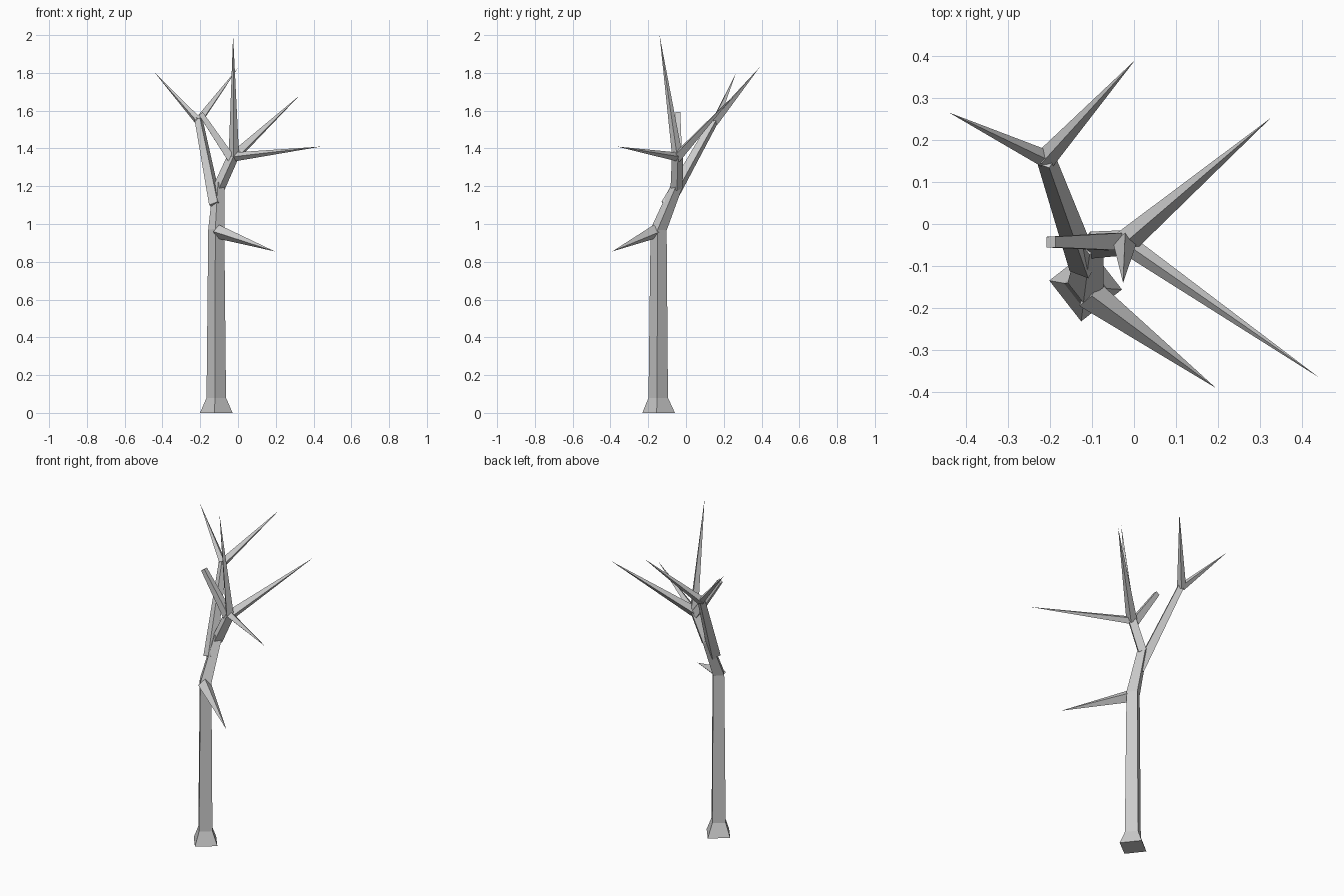
import bpy, bmesh, math
from mathutils import Vector

cube = bpy.data.objects.get("Cube")
if cube:
    bpy.data.objects.remove(cube, do_unlink=True)

bark = bpy.data.materials.new("grey_bark")
bark.use_nodes = True
GREY = (0.6, 0.6, 0.6, 1)
bark.diffuse_color = GREY
bark.node_tree.nodes["Principled BSDF"].inputs["Base Color"].default_value = GREY


def limb(name, path, ref=(0, 0, 1), turn=0, flat=False):
    """Four-sided tapering tube through (x, y, z, radius); radius 0 makes a point."""
    bm = bmesh.new()
    pts = [Vector(p[:3]) for p in path]
    rings = []
    for i, p in enumerate(path):
        if p[3] == 0:
            rings.append([bm.verts.new(pts[i])])
            continue
        t = pts[min(i + 1, len(pts) - 1)] - pts[max(i - 1, 0)]
        t = Vector((0, 0, 1)) if flat and i < len(pts) - 2 else t.normalized()
        u = Vector(ref)
        u = (u - t * u.dot(t)).normalized()
        v = t.cross(u)
        angles = [math.radians(turn) + k * math.pi / 2 for k in range(4)]
        rings.append([bm.verts.new(pts[i] + (u * math.cos(a) + v * math.sin(a)) * p[3])
                      for a in angles])
    for a, b in zip(rings, rings[1:]):
        for k in range(4):
            n = (k + 1) % 4
            if len(b) == 1:
                bm.faces.new((a[k], a[n], b[0]))
            else:
                bm.faces.new((a[k], a[n], b[n], b[k]))
    for r in (rings[0], rings[-1]):
        if len(r) == 4:
            bm.faces.new(r)
    bmesh.ops.recalc_face_normals(bm, faces=bm.faces)
    mesh = bpy.data.meshes.new(name)
    bm.to_mesh(mesh)
    bm.free()
    mesh.materials.append(bark)
    obj = bpy.data.objects.new(name, mesh)
    bpy.context.collection.objects.link(obj)


# Trunk: flared foot, straight stem, leaning top
limb("trunk", [(-0.115, -0.145, 0, 0.087), (-0.115, -0.147, 0.08, 0.052),
               (-0.115, -0.145, 0.97, 0.043), (-0.102, -0.045, 1.21, 0.03)],
     ref=(1, 0, 0), turn=-7, flat=True)

# Main forks
limb("left_fork", [(-0.102, -0.05, 1.19, 0.032), (-0.027, -0.045, 1.355, 0.03)])
limb("right_fork", [(-0.119, -0.1, 1.1, 0.036), (-0.208, 0.152, 1.55, 0.023)])

# Broken stub with a blunt end
limb("stub", [(-0.035, -0.042, 1.345, 0.03), (-0.197, -0.043, 1.585, 0.018)], turn=45)

# Pointed twigs: base, radius, tip
crown = (-0.022, -0.045, 1.355)
fork_end = (-0.21, 0.155, 1.545)
twigs = {
    "low_twig": ((-0.108, -0.165, 0.96), 0.037, (0.195, -0.39, 0.855)),
    "upright_twig": (crown, 0.028, (-0.026, -0.14, 2.0)),
    "back_twig": (crown, 0.03, (0.325, 0.252, 1.68)),
    "front_twig": (crown, 0.024, (0.44, -0.365, 1.41)),
    "outer_fork_twig": (fork_end, 0.021, (-0.44, 0.265, 1.8)),
    "rear_fork_twig": (fork_end, 0.025, (0.003, 0.39, 1.83)),
}
for name, (base, radius, tip) in twigs.items():
    limb(name, [(*base, radius), (*tip, 0)])
